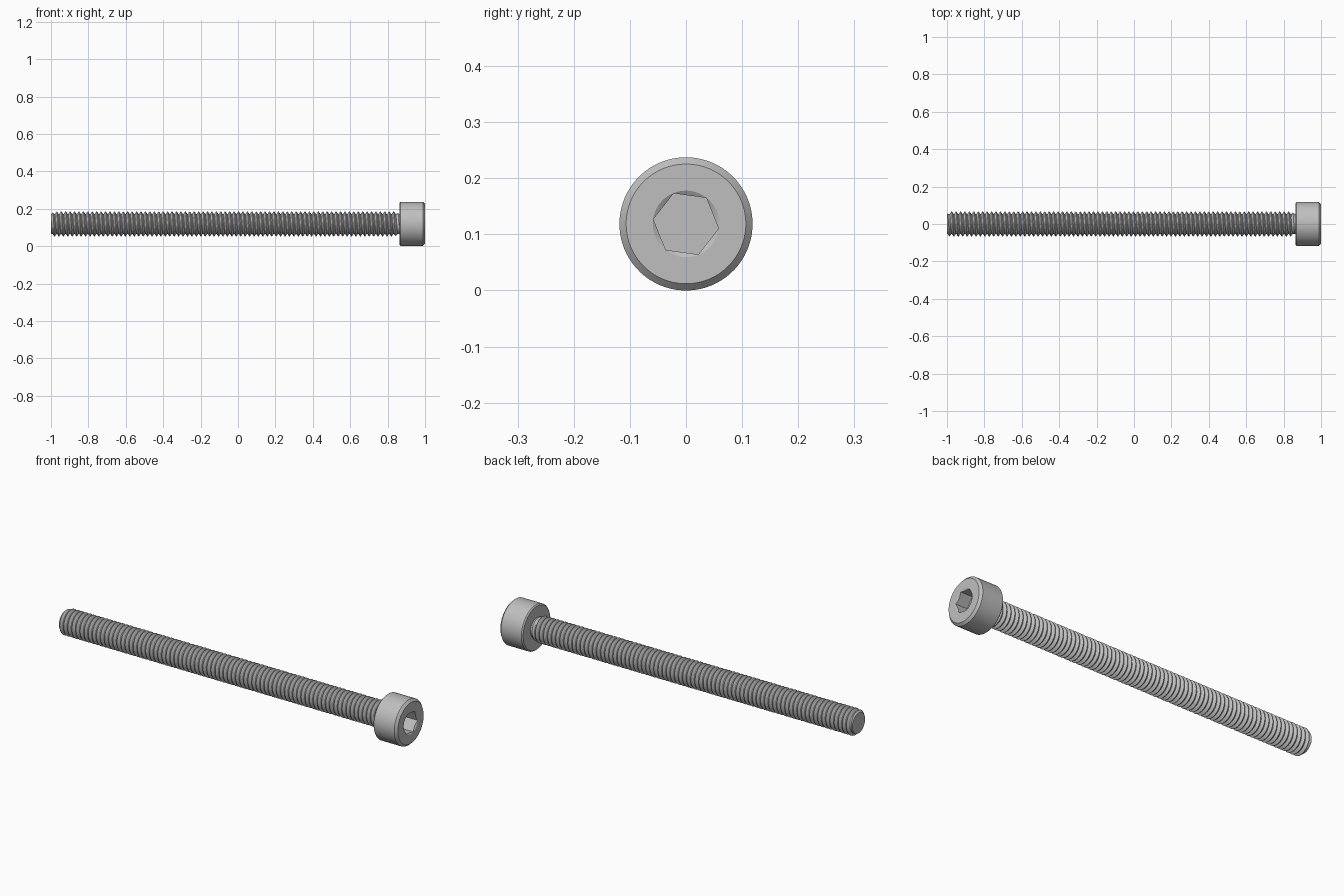
import bpy, bmesh, math
from math import cos, sin, pi, radians

cube = bpy.data.objects.get("Cube")
if cube:
    bpy.data.objects.remove(cube)

HEAD_R, HEAD_X = 0.1187, 0.864     # head radius, plane under the head
CREST, ROOT, PITCH = 0.067, 0.053, 0.0237
HEX_R = 0.0587                     # socket radius across corners
TURN = radians(-8)                 # socket rotation

steel = bpy.data.materials.new("steel_grey")
steel.use_nodes = True
steel.diffuse_color = (0.52, 0.52, 0.52, 1)
steel.node_tree.nodes["Principled BSDF"].inputs["Base Color"].default_value = (0.52, 0.52, 0.52, 1)


def finish(bm, name):
    bmesh.ops.remove_doubles(bm, verts=bm.verts, dist=1e-5)
    bmesh.ops.recalc_face_normals(bm, faces=bm.faces)
    mesh = bpy.data.meshes.new(name)
    bm.to_mesh(mesh)
    bm.free()
    mesh.materials.append(steel)
    ob = bpy.data.objects.new(name, mesh)
    ob.location.z = HEAD_R
    bpy.context.collection.objects.link(ob)
    bpy.ops.object.select_all(action='DESELECT')
    ob.select_set(True)
    bpy.context.view_layer.objects.active = ob
    bpy.ops.object.shade_smooth_by_angle(angle=radians(25))
    return ob


def point(bm, x, r, a):
    return bm.verts.new((x, r * cos(a), r * sin(a)))


def hex_radius(a):
    """Distance from the axis to a hexagon side at angle a."""
    return HEX_R * cos(pi / 6) / cos(a % (pi / 3) - pi / 6)


# Head: a turned profile that blends into the hexagonal socket
bm = bmesh.new()
SEG = 72
rings = []


def ring(radius, x):
    verts = []
    for i in range(SEG):
        a = 2 * pi * i / SEG
        r = radius(a) if callable(radius) else radius
        verts.append(point(bm, x(r) if callable(x) else x, r, a + TURN))
    rings.append(verts)


ring(ROOT * 0.9, HEAD_X)
ring(HEAD_R - 0.006, HEAD_X)
ring(HEAD_R, HEAD_X + 0.006)
ring(HEAD_R, 0.988)
ring(HEAD_R - 0.012, 1)
ring(HEX_R + 0.0005, 1)
ring(hex_radius, lambda r: 1 - (HEX_R + 0.0005 - r) * 0.6)   # socket lead-in
ring(hex_radius, 1 - 0.068)
for lower, upper in zip(rings, rings[1:]):
    for i in range(SEG):
        j = (i + 1) % SEG
        bm.faces.new((lower[i], lower[j], upper[j], upper[i]))
bm.faces.new(rings[-1])
bm.faces.new(rings[0])
finish(bm, "socket_head")

# Shank: one continuous right-handed helical thread, chamfered at the tip
bm = bmesh.new()
SEG = 32
turns = math.ceil((HEAD_X + 1) / PITCH) + 2
tooth = [(0, ROOT), (0.12, ROOT), (0.5, CREST), (0.62, CREST), (1, ROOT)]
rows = []
for i in range(turns * SEG + 1):
    a = 2 * pi * i / SEG
    row = []
    for offset, r in tooth:
        x = -1 + PITCH * (i / SEG + offset - 1.5)
        x = max(-1, min(HEAD_X, x))
        r = min(r, ROOT + (x + 1), ROOT + 0.5 * (HEAD_X - x))
        row.append(point(bm, x, r, a))
    rows.append(row)
for p, q in zip(rows, rows[1:]):
    for k in range(len(tooth) - 1):
        corners = (p[k], q[k], q[k + 1], p[k + 1])
        # skip the strips squeezed flat against the two end planes
        xs = [v.co.x for v in corners]
        if max(xs) - min(xs) > 1e-6:
            bm.faces.new(corners)
# Flat tip
bm.faces.new([point(bm, -1, ROOT, 2 * pi * i / SEG) for i in range(SEG)])
finish(bm, "threaded_shank")
